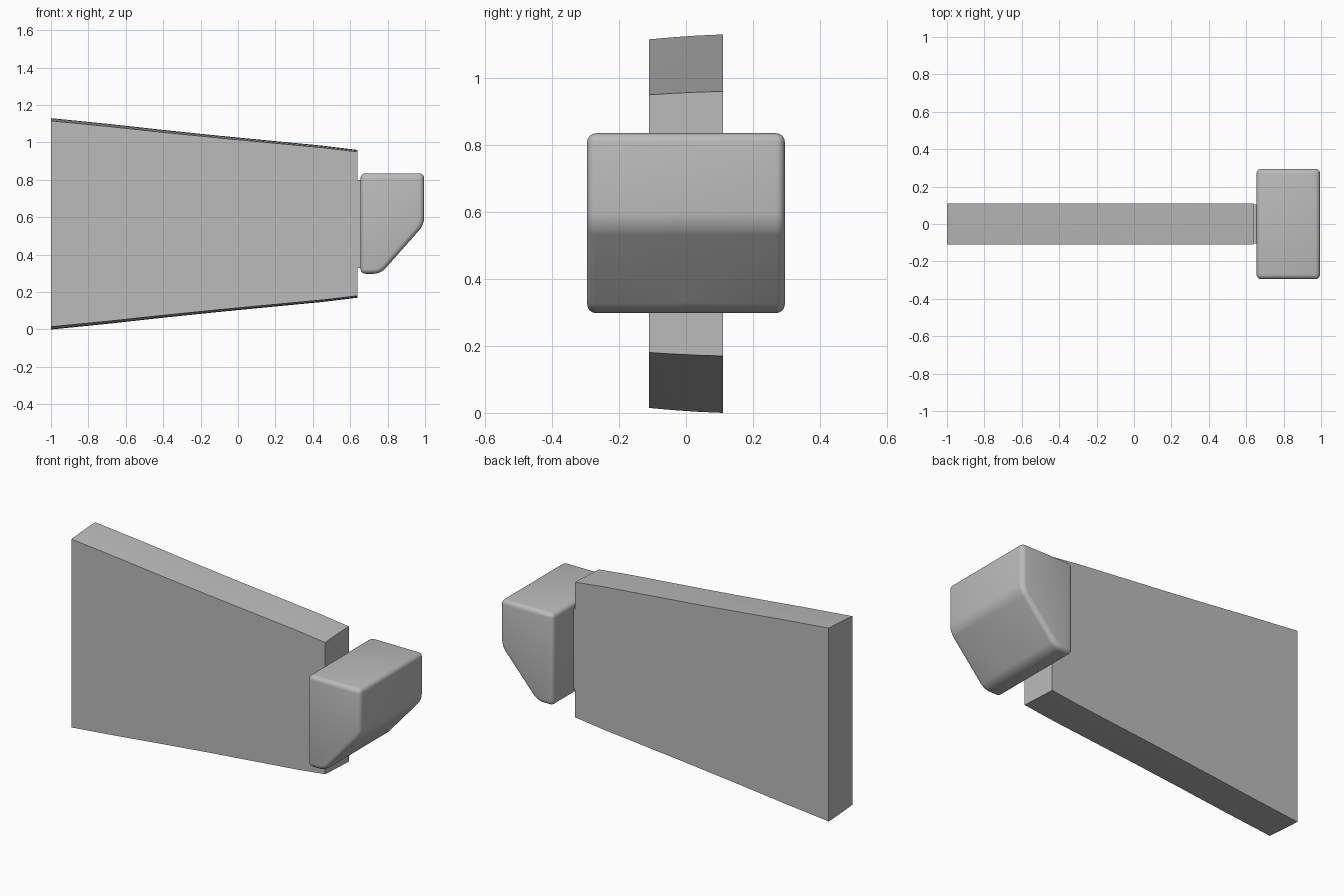
import bpy
import bmesh
import math

MID_Z = 0.565

cube = bpy.data.objects.get("Cube")
if cube:
    bpy.data.objects.remove(cube, do_unlink=True)

grey = bpy.data.materials.new("plain grey")
grey.use_nodes = True
grey.diffuse_color = (0.5, 0.5, 0.5, 1)
grey.node_tree.nodes["Principled BSDF"].inputs["Base Color"].default_value = (0.5, 0.5, 0.5, 1)


def make_object(name, bm):
    bmesh.ops.recalc_face_normals(bm, faces=bm.faces)
    mesh = bpy.data.meshes.new(name)
    bm.to_mesh(mesh)
    bm.free()
    mesh.materials.append(grey)
    obj = bpy.data.objects.new(name, mesh)
    bpy.context.collection.objects.link(obj)
    return obj


def shade(obj):
    bpy.ops.object.select_all(action='DESELECT')
    obj.select_set(True)
    bpy.context.view_layer.objects.active = obj
    bpy.ops.object.shade_smooth_by_angle(angle=math.radians(35))


def loft(bm, rings):
    """Join closed rings of points with quads and cap both ends."""
    loops = [[bm.verts.new(p) for p in ring] for ring in rings]
    n = len(loops[0])
    for a, b in zip(loops, loops[1:]):
        for i in range(n):
            j = (i + 1) % n
            bm.faces.new((a[i], a[j], b[j], b[i]))
    bm.faces.new(loops[0])
    bm.faces.new(loops[-1][::-1])


# Tapered plate: its top and bottom edges bow slightly and rise towards the back
stations = [(-1, 0.565), (-0.7, 0.535), (-0.4, 0.502), (-0.1, 0.471),
            (0.2, 0.442), (0.45, 0.418), (0.64, 0.395)]
columns = [(-0.11, 1.0), (-0.037, 0.56), (0.037, 0.22), (0.11, 0.0)]
rings = []
for x, half in stations:
    drop = 0.026 * half
    top = [(x, y, MID_Z + half - drop * k) for y, k in columns]
    bottom = [(x, y, MID_Z - half + drop * k) for y, k in reversed(columns)]
    rings.append(top + bottom)
bm = bmesh.new()
loft(bm, rings)
shade(make_object("tapered_plate", bm))

# Thin neck joining the plate and the block
bm = bmesh.new()
bmesh.ops.create_cube(bm, size=1)
for v in bm.verts:
    v.co = (0.65 + v.co.x * 0.03, v.co.y * 0.21, MID_Z + v.co.z * 0.47)
make_object("neck", bm)

# End block: chamfered profile with two soft bends across its width
profile = [(0.655, 0.835), (0.995, 0.835), (0.995, 0.56), (0.763, 0.298), (0.655, 0.298)]
bm = bmesh.new()
loft(bm, [[(x, y, z) for x, z in profile] for y in (-0.295, 0.295)])
bends = []
for e in bm.edges:
    a, b = (v.co for v in e.verts)
    if abs(a.y - b.y) > 0.5 and any(math.hypot(a.x - x, a.z - z) < 0.001 for x, z in profile[2:4]):
        bends.append(e)
bmesh.ops.bevel(bm, geom=bends, offset=0.036, offset_type='OFFSET',
                segments=6, profile=0.5, affect='EDGES')
block = make_object("end_block", bm)
rounding = block.modifiers.new("rounded edges", 'BEVEL')
rounding.width = 0.026
rounding.segments = 4
rounding.limit_method = 'ANGLE'
rounding.angle_limit = math.radians(30)

# Round hole bored into the sloping face
bm = bmesh.new()
bmesh.ops.create_cone(bm, cap_ends=True, segments=48, radius1=0.048, radius2=0.048, depth=0.4)
for v in bm.verts:
    x, y, z = v.co
    v.co = (z + 0.87, y, 0.378 + x)
cutter = make_object("hole_cutter", bm)
cutter.hide_render = True
cutter.display_type = 'WIRE'
bore = block.modifiers.new("hole", 'BOOLEAN')
bore.operation = 'DIFFERENCE'
bore.solver = 'EXACT'
bore.object = cutter

# Bake the block, then drop the cutter
bpy.ops.object.select_all(action='DESELECT')
block.select_set(True)
bpy.context.view_layer.objects.active = block
for name in [m.name for m in block.modifiers]:
    bpy.ops.object.modifier_apply(modifier=name)
bpy.data.objects.remove(cutter, do_unlink=True)
shade(block)
